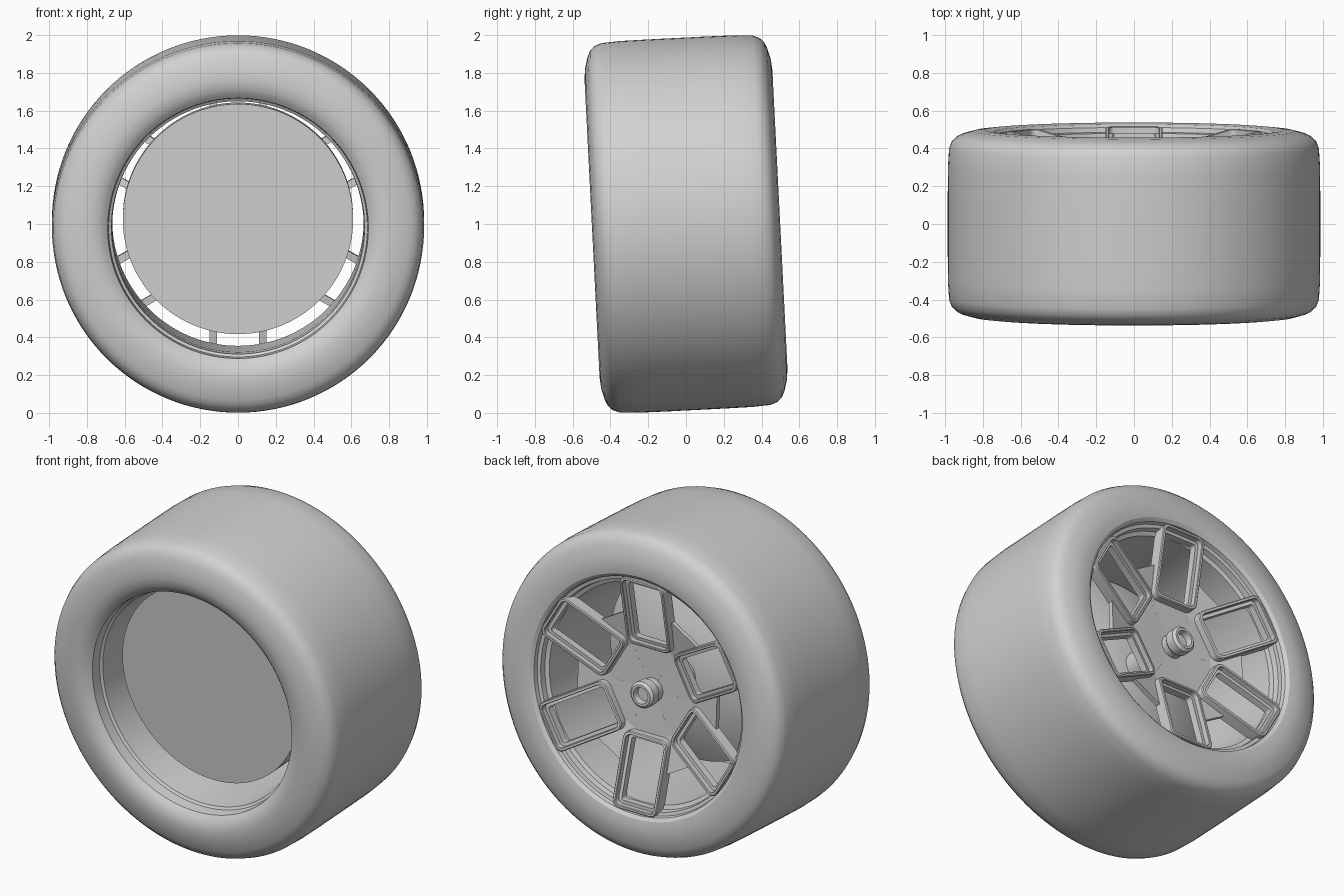
import bpy, bmesh, math
from mathutils import Matrix

if "Cube" in bpy.data.objects:
    bpy.data.objects.remove(bpy.data.objects["Cube"], do_unlink=True)

TILT = Matrix.Translation((0, 0, 1)) @ Matrix.Rotation(math.radians(2.9), 4, 'X')

grey = bpy.data.materials.new("plain grey")
grey.use_nodes = True
grey.diffuse_color = (0.64, 0.64, 0.64, 1)
grey.node_tree.nodes["Principled BSDF"].inputs["Base Color"].default_value = (0.64, 0.64, 0.64, 1)


def finish(bm, name, angle=30):
    bmesh.ops.recalc_face_normals(bm, faces=bm.faces)
    mesh = bpy.data.meshes.new(name)
    bm.to_mesh(mesh)
    bm.free()
    ob = bpy.data.objects.new(name, mesh)
    bpy.context.collection.objects.link(ob)
    mesh.materials.append(grey)
    ob.matrix_world = TILT
    bpy.ops.object.select_all(action='DESELECT')
    ob.select_set(True)
    bpy.context.view_layer.objects.active = ob
    bpy.ops.object.shade_smooth_by_angle(angle=math.radians(angle))


def revolve(name, profile, steps=96, lift=0, angle=30):
    """Spin (radius, y) points around the wheel axis."""
    bm = bmesh.new()
    verts = [bm.verts.new((r, y, 0)) for r, y in profile]
    edges = [bm.edges.new(p) for p in zip(verts, verts[1:])]
    bmesh.ops.spin(bm, geom=verts + edges, cent=(0, 0, 0), axis=(0, 1, 0),
                   angle=math.tau, steps=steps, use_duplicate=False)
    bmesh.ops.remove_doubles(bm, verts=bm.verts, dist=0.0005)
    bmesh.ops.translate(bm, verts=bm.verts, vec=(0, 0, lift))
    finish(bm, name, angle)


# Tyre: crowned tread and bulging sidewalls; the back opening is wider
half = [(0.986, 0.15), (0.985, 0.3), (0.979, 0.4), (0.965, 0.437), (0.94, 0.462),
        (0.91, 0.476), (0.85, 0.492), (0.79, 0.498), (0.74, 0.49)]
revolve("tyre", [(0.69, -0.455), (0.71, -0.472)] + [(r, -y) for r, y in reversed(half)] + half,
        128, angle=45)

# Rim barrel: plain front edge, stepped lip at the back
revolve("rim_barrel", [(0.69, -0.455), (0.685, -0.39), (0.67, -0.38), (0.666, -0.25), (0.666, 0.4),
                       (0.69, 0.41), (0.695, 0.445), (0.715, 0.45), (0.72, 0.475), (0.74, 0.49)], 128)

# Inner cover: flat disc in front, drum tapering behind it
revolve("inner_drum", [(0, -0.27), (0.61, -0.27), (0.61, -0.12), (0.28, 0.05), (0, 0.05)], lift=0.04)
revolve("axle", [(0, 0), (0.1, 0), (0.1, 0.31), (0, 0.31)], 48)

# Hollow centre nut
revolve("centre_nut", [(0, 0.41), (0.045, 0.41), (0.05, 0.45), (0.065, 0.45), (0.08, 0.435),
                       (0.08, 0.38), (0.072, 0.37), (0.072, 0.31), (0, 0.31)], 48)

HALF_WIDTH, INNER, OUTER = 0.152, 0.268, 0.71


def dish(r):
    """Wheel face height: spokes lean outward towards the rim."""
    return 0.33 + 0.1 * max(0, min(1, (r - 0.25) / 0.42))


def loop(inset):
    """Rounded rectangle outline in the wheel plane."""
    w, lo, hi = HALF_WIDTH - inset, INNER + inset, OUTER - inset
    rad = 0.045 - inset * 0.7
    points = []
    for cx, cz, start in ((w - rad, hi - rad, 0), (rad - w, hi - rad, 90),
                          (rad - w, lo + rad, 180), (w - rad, lo + rad, 270)):
        for i in range(6):
            a = math.radians(start + 18 * i)
            points.append((cx + rad * math.cos(a), cz + rad * math.sin(a)))
    return points


def six(bm):
    """Repeat the geometry around the axle."""
    base = list(bm.verts) + list(bm.edges) + list(bm.faces)
    for k in range(1, 6):
        copy = bmesh.ops.duplicate(bm, geom=base)["geom"]
        bmesh.ops.rotate(bm, verts=[g for g in copy if isinstance(g, bmesh.types.BMVert)],
                         cent=(0, 0, 0), matrix=Matrix.Rotation(k * math.pi / 3, 3, 'Y'))


def plate(name, outline):
    """Six copies of a thin panel that follows the dished wheel face."""
    bm = bmesh.new()
    bm.faces.new([bm.verts.new((x, dish(z), z)) for x, z in outline])
    solid = bmesh.ops.extrude_face_region(bm, geom=list(bm.faces))["geom"]
    bmesh.ops.translate(bm, verts=[g for g in solid if isinstance(g, bmesh.types.BMVert)],
                        vec=(0, -0.03, 0))
    if name == "spoke_webs":
        bmesh.ops.rotate(bm, verts=bm.verts, cent=(0, 0, 0), matrix=Matrix.Rotation(math.pi / 6, 3, 'Y'))
    six(bm)
    finish(bm, name)


# Six window frames: thin raised lip with a ledge inside
bm = bmesh.new()
rings = []
for inset, height in ((0, -0.03), (0, 0.045), (0.005, 0.05), (0.017, 0.05),
                      (0.02, 0.046), (0.02, 0.015), (0.04, 0.015), (0.04, -0.03)):
    rings.append([bm.verts.new((x, dish(z) + height, z)) for x, z in loop(inset)])
for a, b in zip(rings, rings[1:] + rings[:1]):
    for i in range(len(a)):
        j = (i + 1) % len(a)
        bm.faces.new((a[i], a[j], b[j], b[i]))
six(bm)
finish(bm, "window_frames")

# Hub face: hexagonal centre with a web between each pair of frames
plate("hub_face", [(0, 0), (-0.165, 0.286), (0.165, 0.286)])
plate("spoke_webs", [(-0.03, 0.26), (-0.12, 0.48), (0.12, 0.48), (0.03, 0.26)])
